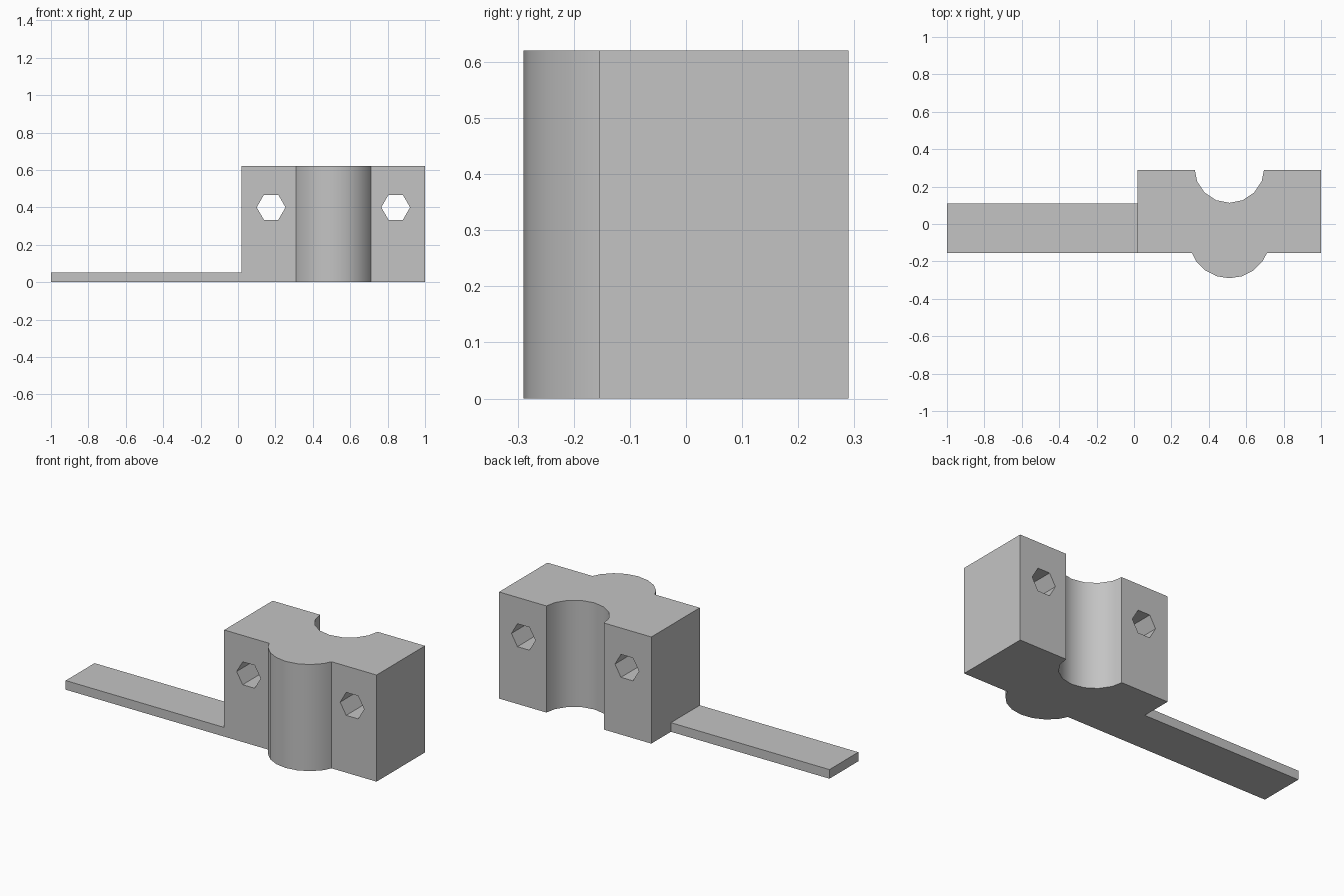
import bpy, bmesh, math
from mathutils import Vector

cube = bpy.data.objects.get("Cube")
if cube:
    bpy.data.objects.remove(cube, do_unlink=True)

grey = bpy.data.materials.new("plain_grey")
grey.use_nodes = True
colour = (0.55, 0.55, 0.55, 1)
grey.diffuse_color = colour
grey.node_tree.nodes["Principled BSDF"].inputs["Base Color"].default_value = colour

LEFT, RIGHT, FRONT, BACK, HEIGHT = 0.02, 1.0, -0.155, 0.29, 0.62
MID = (LEFT + RIGHT) / 2


def prism(name, points, direction):
    """Extrude a flat outline along a direction into a closed solid."""
    bm = bmesh.new()
    face = bm.faces.new([bm.verts.new(p) for p in points])
    ext = bmesh.ops.extrude_face_region(bm, geom=[face])["geom"]
    moved = [g for g in ext if isinstance(g, bmesh.types.BMVert)]
    bmesh.ops.translate(bm, verts=moved, vec=Vector(direction))
    bmesh.ops.recalc_face_normals(bm, faces=bm.faces)
    mesh = bpy.data.meshes.new(name)
    bm.to_mesh(mesh)
    bm.free()
    obj = bpy.data.objects.new(name, mesh)
    bpy.context.collection.objects.link(obj)
    mesh.materials.append(grey)
    return obj


def arc(centre_y, radius, sides, edge_y, steps):
    """Lower arc of a polygonal circle, left to right, ending on edge_y."""
    step = math.tau / sides
    pts = [(MID + radius * math.sin(i * step), centre_y - radius * math.cos(i * step), 0)
           for i in range(-steps, steps + 1)]
    # Trim the two outermost points back to the straight edge
    for end, inner in ((0, 1), (-1, -2)):
        a, b = Vector(pts[inner]), Vector(pts[end])
        pts[end] = tuple(a.lerp(b, (edge_y - a.y) / (b.y - a.y)))
    return pts


def combine(target, other, operation):
    mod = target.modifiers.new(operation.lower(), "BOOLEAN")
    mod.operation, mod.solver, mod.object = operation, "EXACT", other
    bpy.context.view_layer.objects.active = target
    bpy.ops.object.modifier_apply(modifier=mod.name)
    bpy.data.objects.remove(other, do_unlink=True)


# Clamp block with a rounded front bulge and a round groove in the back
bulge = arc(-0.07, 0.22, 20, FRONT, 4)
groove = arc(0.30, 0.187, 16, BACK, 4)
outline = ([(LEFT, FRONT, 0)] + bulge + [(RIGHT, FRONT, 0), (RIGHT, BACK, 0)]
           + groove[::-1] + [(LEFT, BACK, 0)])
bracket = prism("clamp_bracket", outline, (0, 0, HEIGHT))

# Flat arm running out from the foot of the block
arm = prism("flat_arm", [(-1, FRONT, 0), (0.1, FRONT, 0), (0.1, 0.11, 0), (-1, 0.11, 0)],
            (0, 0, 0.053))
combine(bracket, arm, "UNION")

# Hexagonal bolt holes on either side of the bulge
for side in (-1, 1):
    hexagon = [(MID + side * 0.333 + 0.077 * math.cos(i * math.pi / 3), -0.5,
                0.4 + 0.077 * math.sin(i * math.pi / 3)) for i in range(6)]
    cutter = prism("bolt_hole_cutter", hexagon, (0, 1, 0))
    cutter.hide_render = True
    combine(bracket, cutter, "DIFFERENCE")

# Smooth the curved walls and keep the corners sharp
bpy.ops.object.select_all(action="DESELECT")
bracket.select_set(True)
bpy.context.view_layer.objects.active = bracket
bpy.ops.object.shade_smooth_by_angle(angle=math.radians(30))
